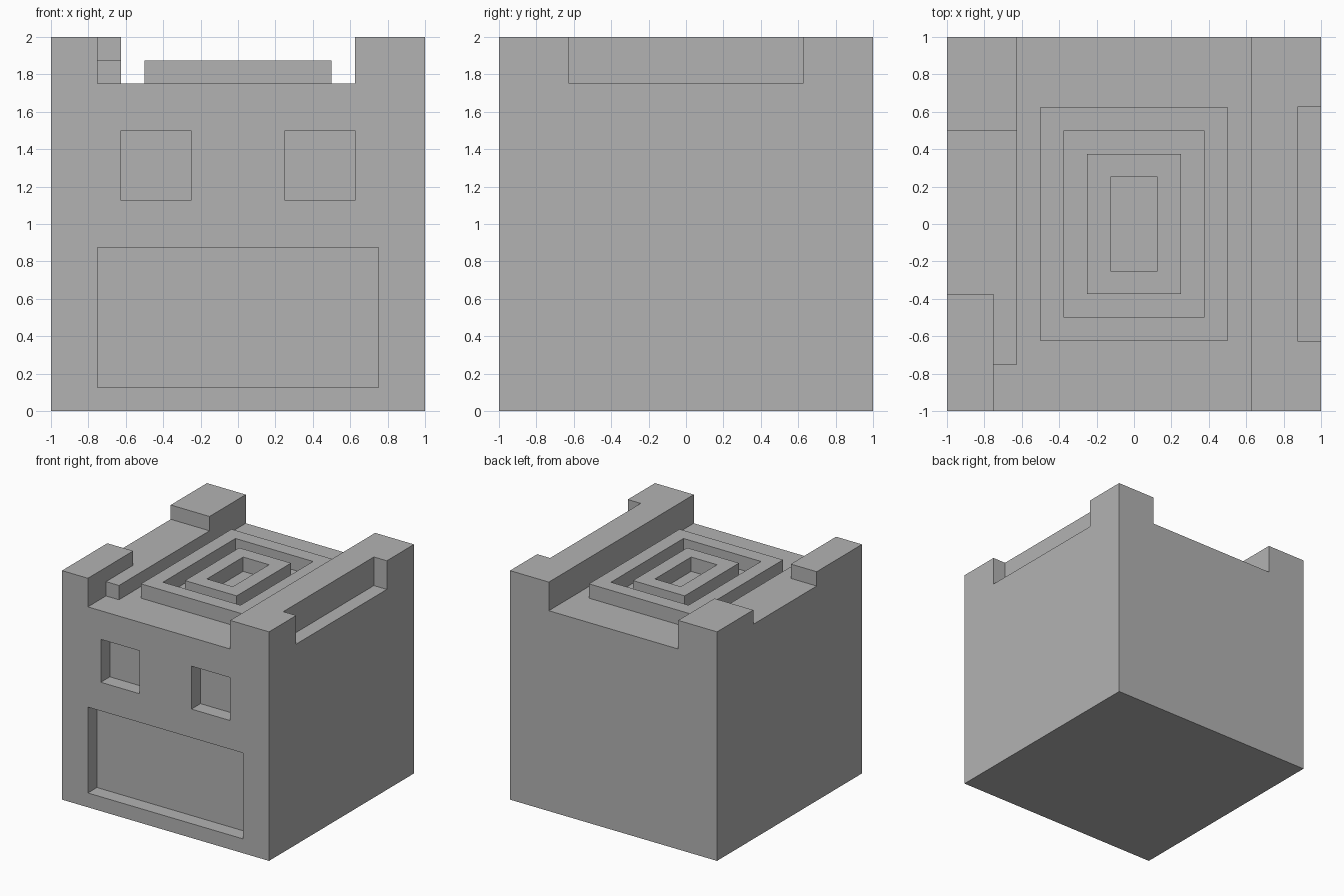
import bpy
import bmesh

default = bpy.data.objects.get("Cube")
if default:
    bpy.data.objects.remove(default, do_unlink=True)

stone = bpy.data.materials.new("stone grey")
stone.use_nodes = True
GREY = (0.45, 0.45, 0.45, 1)
stone.diffuse_color = GREY
stone.node_tree.nodes["Principled BSDF"].inputs["Base Color"].default_value = GREY


def box(name, x, y, z):
    """Axis-aligned box from three (low, high) ranges."""
    bm = bmesh.new()
    bmesh.ops.create_cube(bm, size=1)
    for v in bm.verts:
        v.co = [r[0] if c < 0 else r[1] for c, r in zip(v.co, (x, y, z))]
    mesh = bpy.data.meshes.new(name)
    bm.to_mesh(mesh)
    bm.free()
    mesh.materials.append(stone)
    obj = bpy.data.objects.new(name, mesh)
    bpy.context.collection.objects.link(obj)
    return obj


def carve(target, x, y, z):
    """Cut a box-shaped recess out of the target."""
    cutter = box("cutter", x, y, z)
    cutter.hide_render = True
    mod = target.modifiers.new("carve", 'BOOLEAN')
    mod.operation = 'DIFFERENCE'
    mod.solver = 'EXACT'
    mod.object = cutter
    bpy.context.view_layer.objects.active = target
    bpy.ops.object.modifier_apply(modifier=mod.name)
    bpy.data.objects.remove(cutter, do_unlink=True)


DECK, RIM, OVER = 1.75, 1.875, 2.2   # roof floor, low ledge, above the top

# Block body with a channel running front to back across the roof
body = box("body", (-1, 1), (-1, 1), (0, 2))
carve(body, (-0.625, 0.625), (-1.2, 1.2), (DECK, OVER))

# Notch in the outside of the left wall
carve(body, (0.875, 1.2), (-0.625, 0.625), (DECK, OVER))

# Right wall: lowered ledge, and its inner strip removed at the front
carve(body, (-1.2, -0.6), (-0.375, 0.5), (RIM, OVER))
carve(body, (-0.75, -0.6), (-0.75, 0.4), (RIM, OVER))
carve(body, (-0.75, -0.6), (-1.2, -0.75), (DECK, OVER))

# Recessed eyes and mouth
for eye in ((-0.625, -0.25), (0.25, 0.625)):
    carve(body, eye, (-1.2, -0.875), (1.125, 1.5))
carve(body, (-0.75, 0.75), (-1.2, -0.875), (0.125, 0.875))

# Two nested rectangular frames on the roof
for name, w in (("outer_frame", 0.5), ("inner_frame", 0.25)):
    d = w + 0.125
    frame = box(name, (-w, w), (-d, d), (DECK, RIM))
    carve(frame, (0.125 - w, w - 0.125), (0.125 - d, d - 0.125), (1.6, OVER))
